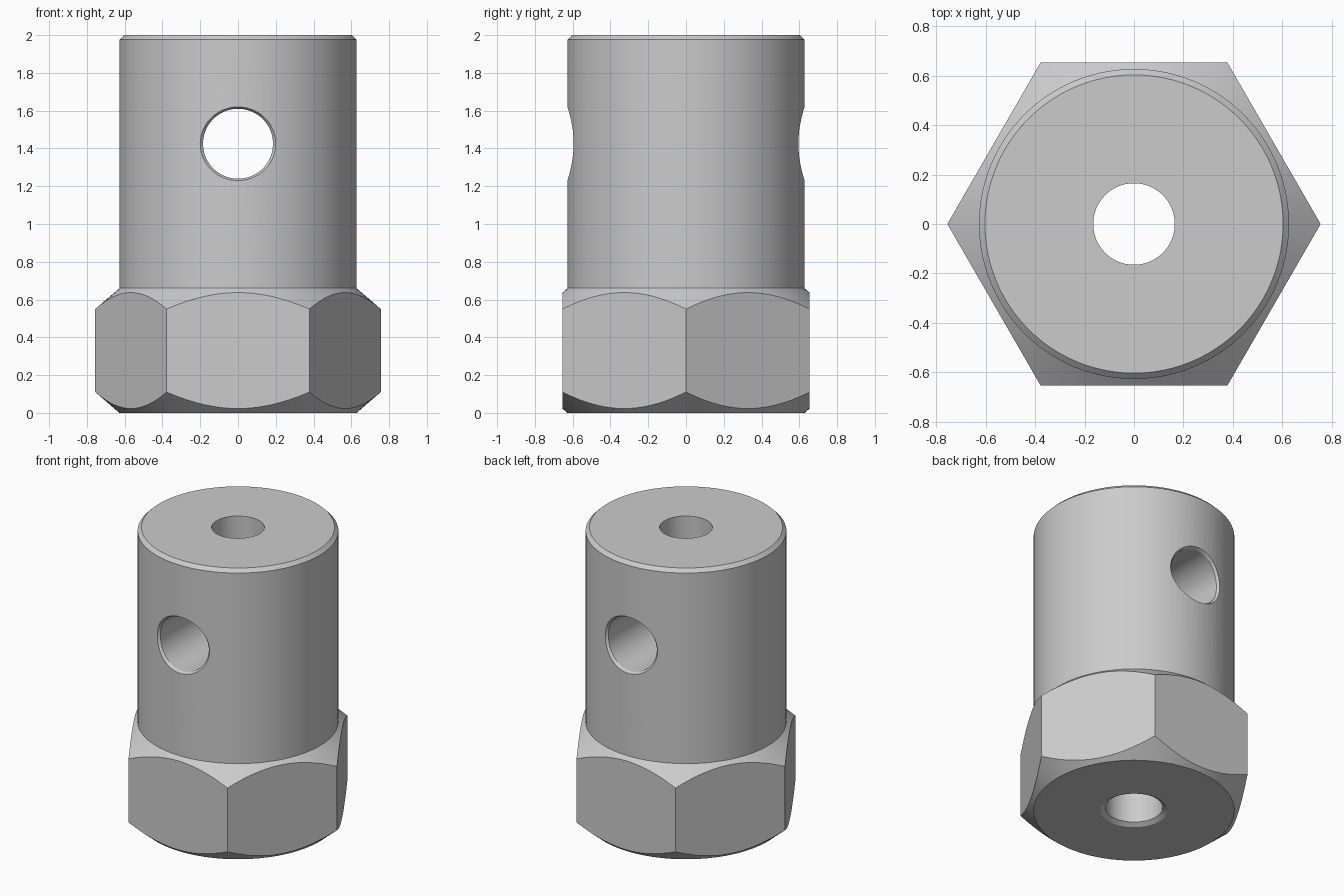
import bpy, bmesh, math

SEG = 96
BARREL_R = 0.628     # round barrel
HEX_R = 0.756        # hexagon corner radius
HEX_TOP = 0.66
TOP = 2.0
HOLE_Z = 1.425

cube = bpy.data.objects.get("Cube")
if cube:
    bpy.data.objects.remove(cube, do_unlink=True)

steel = bpy.data.materials.new("plain steel grey")
steel.use_nodes = True
GREY = (0.6, 0.6, 0.6, 1.0)
steel.diffuse_color = GREY
steel.node_tree.nodes["Principled BSDF"].inputs["Base Color"].default_value = GREY


def loft(name, rings):
    """Closed solid skinned through a list of equally sized point rings."""
    bm = bmesh.new()
    loops = [[bm.verts.new(p) for p in ring] for ring in rings]
    n = len(loops[0])
    for a, b in zip(loops, loops[1:]):
        for i in range(n):
            j = (i + 1) % n
            bm.faces.new((a[i], a[j], b[j], b[i]))
    bm.faces.new(loops[0])
    bm.faces.new(loops[-1])
    bmesh.ops.recalc_face_normals(bm, faces=bm.faces)
    mesh = bpy.data.meshes.new(name)
    bm.to_mesh(mesh)
    bm.free()
    mesh.materials.append(steel)
    obj = bpy.data.objects.new(name, mesh)
    bpy.context.collection.objects.link(obj)
    return obj


def turned(name, profile, sides=SEG):
    """Solid of revolution about z from (radius, z) pairs."""
    angles = [math.tau * i / sides for i in range(sides)]
    return loft(name, [[(r * math.cos(a), r * math.sin(a), z) for a in angles]
                       for r, z in profile])


def side_ring(rx, rz, depth):
    """Ring around the cross hole, as a function of x for its y position."""
    ring = []
    for i in range(SEG):
        a = math.tau * i / SEG
        x = rx * math.cos(a)
        ring.append((x, depth(x), HOLE_Z + rz * math.sin(a)))
    return ring


def combine(target, tool, operation):
    mod = target.modifiers.new(operation.lower(), "BOOLEAN")
    mod.operation = operation
    mod.solver = "EXACT"
    mod.object = tool
    bpy.context.view_layer.objects.active = target
    bpy.ops.object.modifier_apply(modifier=mod.name)
    bpy.data.objects.remove(tool, do_unlink=True)


# Turned blank: conical hex shoulders, barrel and top chamfer
CONE_R, CONE_H = 0.80, 0.148
coupling = turned("hex_coupling", [
    (BARREL_R, 0), (CONE_R, CONE_H), (CONE_R, HEX_TOP - CONE_H),
    (BARREL_R, HEX_TOP), (BARREL_R, TOP - 0.024), (BARREL_R - 0.024, TOP)])

# Hexagonal flats, clear of the barrel
combine(coupling, turned("hex_flats", [(HEX_R, -0.1), (HEX_R, TOP + 0.1)], 6),
        "INTERSECT")

# Stepped centre bore with a countersunk lower mouth
combine(coupling, turned("centre_bore", [
    (0.24, -0.02), (0.18, 0.02), (0.18, HEX_TOP),
    (0.165, HEX_TOP), (0.165, TOP + 0.1)]), "DIFFERENCE")


# Cross hole with a fine chamfer following the barrel at both mouths
def surface(x):
    return math.sqrt(BARREL_R ** 2 - x ** 2)


half = [side_ring(0.2, 0.195, lambda x: 0.9),
        side_ring(0.2, 0.195, surface),
        side_ring(0.185, 0.185, lambda x: surface(x) - 0.018)]
other = [[(x, -y, z) for x, y, z in ring] for ring in reversed(half)]
combine(coupling, loft("cross_hole", half + other), "DIFFERENCE")

# Smooth round walls, crisp edges
bpy.ops.object.select_all(action="DESELECT")
coupling.select_set(True)
bpy.context.view_layer.objects.active = coupling
bpy.ops.object.shade_smooth_by_angle(angle=math.radians(20))
